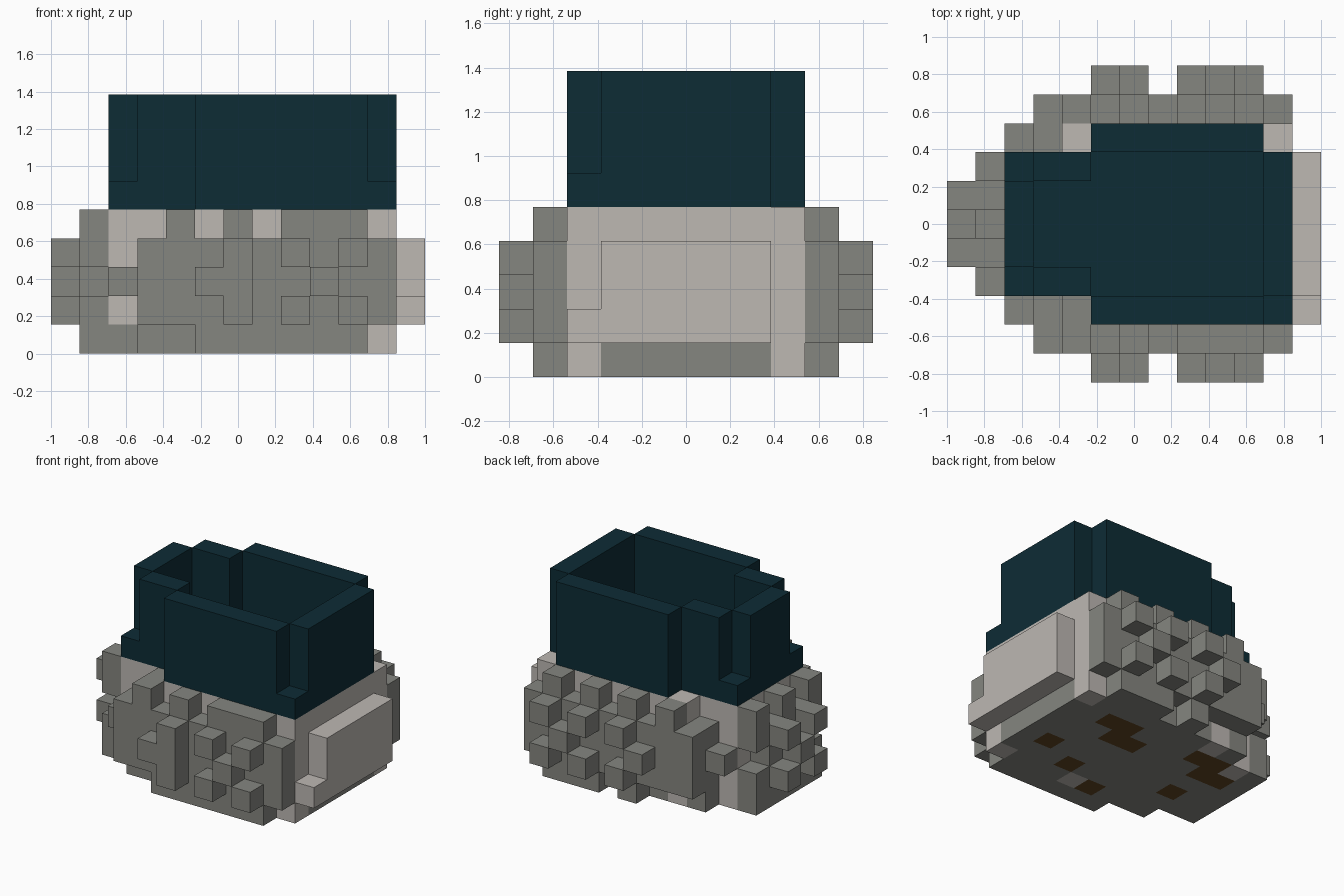
import bpy
import bmesh
from mathutils import Vector

cube = bpy.data.objects.get("Cube")
if cube:
    bpy.data.objects.remove(cube, do_unlink=True)

UNIT = 2 / 13
ORIGIN = Vector((-6.5, -5.5, 0))


def material(name, rgb):
    mat = bpy.data.materials.new(name)
    mat.use_nodes = True
    mat.diffuse_color = (*rgb, 1)
    mat.node_tree.nodes["Principled BSDF"].inputs["Base Color"].default_value = (*rgb, 1)
    return mat


stone = material("grey stone", (0.235, 0.239, 0.216))
cream = material("pale stone", (0.51, 0.48, 0.45))
teal = material("dark teal", (0.004, 0.025, 0.036))
brown = material("earth brown", (0.12, 0.06, 0.017))

cells = {}


def block(part, xs, ys, zs):
    """Fill inclusive ranges of grid cells; later blocks replace earlier ones."""
    spans = [range(s[0], s[-1] + 1) for s in (xs, ys, zs)]
    for i in spans[0]:
        for j in spans[1]:
            for k in spans[2]:
                cells[i, j, k] = part


# Pale body with narrower left end
block("body", (2, 4), (3, 7), (0, 4))
block("body", (5, 11), (2, 8), (0, 4))
block("body", (4,), (8,), (0, 4))

# Plate on the flat side
block("side_plate", (12,), (3, 7), (1, 3))
block("side_plate", (12,), (2,), (1,))

# Underside slab
block("base_slab", (1, 4), (3, 7), (0,))
block("base_slab", (5, 10), (2, 8), (0,))
block("base_slab", (11,), (3, 7), (0,))
block("body", (2,), (7,), (0,))
block("body", (7,), (2,), (0,))

# Grey cladding shared by front and back
for near, mid in ((1, 2), (9, 8)):
    block("cladding", (3, 11), (near,), (1, 3))
    block("cladding", (3,), (mid,), (0, 3))
    block("cladding", (2,), (mid,), (2,))
block("cladding", (4,), (2,), (0, 4))
block("cladding", (5, 10), (1,), (0, 3))
block("cladding", (6,), (9,), (0,))
block("cladding", (8, 10), (9,), (0,))

# Cladding on the rounded end
block("cladding", (1,), (4, 6), (1, 3))
for j in (3, 7):
    for k in (1, 3):
        block("cladding", (1,), (j,), (k,))

# Upper row of studs
for j in (3, 5, 7):
    block("studs", (1,), (j,), (4,))
for i in (4, 6, 8, 10):
    block("studs", (i,), (1,), (4,))
    block("studs", (i,), (9,), (4,))
block("studs", (9,), (1,), (4,))

# Outer studs: crosses on front, back and rounded end
for a, b in ((-1, -1), (-1, 1), (0, 0), (1, -1), (1, 1)):
    block("studs", (0,), (5 + a,), (2 + b,))
    for j in (0, 10):
        block("studs", (9 + a,), (j,), (2 + b,))
for j in (0, 10):
    block("studs", (5,), (j,), (2,))
    for k in (1, 3):
        block("studs", (6,), (j,), (k,))
block("studs", (6,), (0,), (2,))

# Earth patches on the underside
for i, j in ((10, 4), (8, 3), (6, 2), (3, 4)):
    block("earth_patches", (i,), (j,), (0,))
for i in (3, 8):
    block("earth_patches", (i, i + 1), (7,), (0,))
    block("earth_patches", (i - 1, i), (6,), (0,))

# Dark basin: floor layer
block("basin", (2, 11), (3, 7), (5,))
block("basin", (5, 10), (8,), (5,))
block("basin", (5, 11), (2,), (5,))

# Dark basin: walls
block("basin", (2,), (4, 6), (6, 8))
block("basin", (11,), (3, 7), (6, 8))
for inner, outer in ((3, 2), (7, 8)):
    block("basin", (3, 4), (inner,), (6, 8))
    block("basin", (5, 10), (outer,), (6, 8))


def exposed_mesh(part, mat):
    """Build one object from the outer faces of a part's cells."""
    bm = bmesh.new()
    for cell, owner in cells.items():
        if owner != part:
            continue
        for axis in range(3):
            for side in (0, 1):
                other = list(cell)
                other[axis] += 2 * side - 1
                if tuple(other) in cells:
                    continue
                u, v = Vector(), Vector()
                u[(axis + 1) % 3] = 1
                v[(axis + 2) % 3] = 1
                p = Vector(cell) + ORIGIN
                p[axis] += side
                loop = [p, p + u, p + u + v, p + v]
                if not side:
                    loop.reverse()
                bm.faces.new([bm.verts.new(q * UNIT) for q in loop])
    bmesh.ops.remove_doubles(bm, verts=bm.verts, dist=0.001)
    bmesh.ops.dissolve_limit(bm, angle_limit=0.01, verts=bm.verts, edges=bm.edges)
    mesh = bpy.data.meshes.new(part)
    bm.to_mesh(mesh)
    bm.free()
    mesh.materials.append(mat)
    bpy.context.collection.objects.link(bpy.data.objects.new(part, mesh))


for part, mat in {"body": cream, "side_plate": cream, "base_slab": stone,
                  "cladding": stone, "studs": stone, "basin": teal,
                  "earth_patches": brown}.items():
    exposed_mesh(part, mat)
